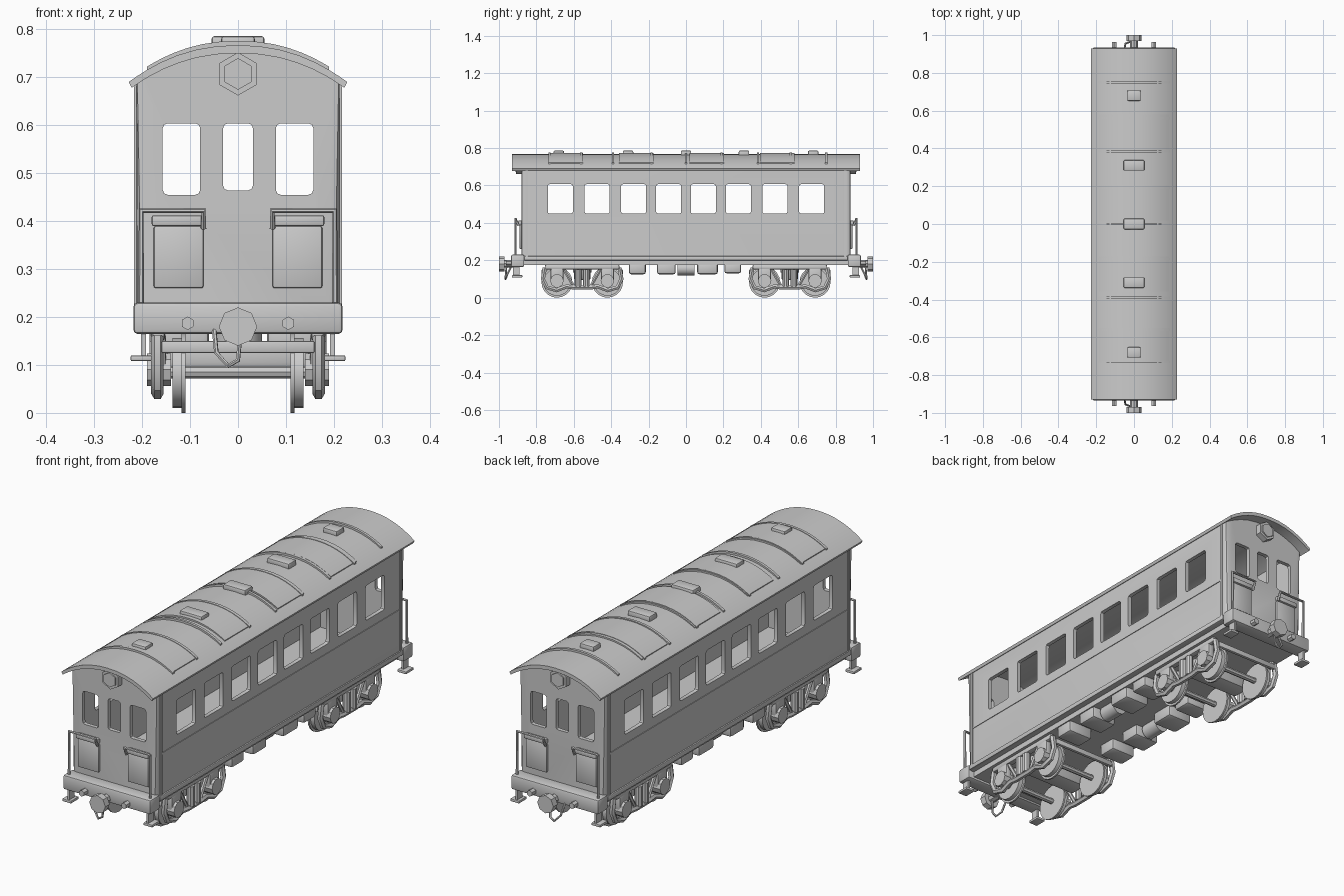
import bpy, bmesh, math
from mathutils import Vector, Matrix

if "Cube" in bpy.data.objects:
    bpy.data.objects.remove(bpy.data.objects["Cube"], do_unlink=True)

grey = bpy.data.materials.new("light grey")
grey.use_nodes = True
grey.diffuse_color = (0.6, 0.6, 0.6, 1)
grey.node_tree.nodes["Principled BSDF"].inputs["Base Color"].default_value = (0.6, 0.6, 0.6, 1)
parts = []


def finish(name, bm):
    bmesh.ops.recalc_face_normals(bm, faces=bm.faces)
    me = bpy.data.meshes.new(name)
    bm.to_mesh(me)
    bm.free()
    me.materials.append(grey)
    ob = bpy.data.objects.new(name, me)
    bpy.context.collection.objects.link(ob)
    parts.append(ob)
    return ob


def box(name, lo, hi, bevel=0.0, axis=None):
    """Box between two corners; bevels all edges or only those along one axis."""
    lo, hi = Vector(lo), Vector(hi)
    size = hi - lo
    bm = bmesh.new()
    bmesh.ops.create_cube(bm, size=1, matrix=Matrix.Translation((lo + hi) / 2)
                          @ Matrix.Diagonal((*[abs(s) for s in size], 1)))
    if bevel:
        edges = [e for e in bm.edges if axis is None
                 or abs((e.verts[0].co - e.verts[1].co)[axis]) > 1e-5]
        bmesh.ops.bevel(bm, geom=edges, offset=bevel, segments=2, profile=0.5, affect='EDGES')
    return finish(name, bm)


def cyl(name, centre, r1, r2, depth, axis, sides=16):
    bm = bmesh.new()
    rot = {'X': Matrix.Rotation(math.pi / 2, 4, 'Y'),
           'Y': Matrix.Rotation(math.pi / 2, 4, 'X'), 'Z': Matrix()}[axis]
    bmesh.ops.create_cone(bm, cap_ends=True, segments=sides, radius1=r1, radius2=r2,
                          depth=depth, matrix=Matrix.Translation(centre) @ rot)
    return finish(name, bm)


def prism(name, outline, y0, y1):
    """Extrude an x-z outline along y."""
    bm = bmesh.new()
    face = bm.faces.new([bm.verts.new((x, y0, z)) for x, z in outline])
    out = bmesh.ops.extrude_face_region(bm, geom=[face])
    bmesh.ops.translate(bm, vec=(0, y1 - y0, 0),
                        verts=[v for v in out["geom"] if isinstance(v, bmesh.types.BMVert)])
    return finish(name, bm)


def tube(name, points, radius):
    cu = bpy.data.curves.new(name, 'CURVE')
    cu.dimensions = '3D'
    cu.bevel_depth, cu.bevel_resolution, cu.use_fill_caps = radius, 1, True
    sp = cu.splines.new('POLY')
    sp.points.add(len(points) - 1)
    for p, co in zip(sp.points, points):
        p.co = (*co, 1)
    ob = bpy.data.objects.new(name, cu)
    bpy.context.collection.objects.link(ob)
    me = bpy.data.meshes.new_from_object(ob.evaluated_get(bpy.context.evaluated_depsgraph_get()))
    bpy.data.objects.remove(ob, do_unlink=True)
    bm = bmesh.new()
    bm.from_mesh(me)
    return finish(name, bm)


def carve(target, cutters):
    for c in cutters:
        m = target.modifiers.new("cut", 'BOOLEAN')
        m.operation, m.solver, m.object = 'DIFFERENCE', 'EXACT', c
    bpy.context.view_layer.update()
    me = bpy.data.meshes.new_from_object(target.evaluated_get(bpy.context.evaluated_depsgraph_get()))
    target.modifiers.clear()
    target.data = me
    for c in cutters:
        parts.remove(c)
        bpy.data.objects.remove(c, do_unlink=True)


def arch(half, edge, crown, n=16):
    """Points of a shallow arch from +x to -x."""
    return [(half * math.cos(math.pi * i / n),
             edge + (crown - edge) * (1 - abs(math.cos(math.pi * i / n)) ** 2.2))
            for i in range(n + 1)]


# Hollow body with arched ends and window openings
body = prism("body_shell", arch(0.212, 0.69, 0.752) + [(-0.212, 0.2), (0.212, 0.2)], -0.88, 0.88)
bm = bmesh.new()
bm.from_mesh(body.data)
corners = [e for e in bm.edges if abs(e.verts[0].co.z - e.verts[1].co.z) > 0.3]
bmesh.ops.bevel(bm, geom=corners, offset=0.022, segments=3, profile=0.5, affect='EDGES')
bm.to_mesh(body.data)
bm.free()
cuts = [prism("interior", arch(0.194, 0.68, 0.735) + [(-0.194, 0.215), (0.194, 0.215)], -0.862, 0.862)]
side_y = [s * y for y in (0.0925, 0.28, 0.475, 0.672) for s in (-1, 1)]
for y in side_y:
    cuts.append(box("window_cut", (-0.4, y - 0.067, 0.45), (0.4, y + 0.067, 0.607), 0.01, 0))
for x, w, z in ((-0.118, 0.039, 0.455), (0, 0.031, 0.464), (0.118, 0.039, 0.455)):
    cuts.append(box("end_window_cut", (x - w, -1.2, z), (x + w, 1.2, 0.604), 0.01, 1))
carve(body, cuts)

# Roof sheet, ribs and vents
prism("roof", arch(0.228, 0.69, 0.767) + arch(0.222, 0.678, 0.75)[::-1], -0.93, 0.93)
for i in range(4):
    y = -0.65 + i * 0.3767 + 0.09
    prism("roof_panel", arch(0.185, 0.722, 0.774) + arch(0.185, 0.7, 0.755)[::-1], y - 0.175, y + 0.01)
for y in (-0.73, -0.56, -0.39, -0.185, 0, 0.19, 0.385, 0.56, 0.75):
    prism("roof_rib", arch(0.19, 0.722, 0.776) + arch(0.19, 0.7, 0.755)[::-1], y - 0.006, y + 0.006)
for y in (-0.68, -0.31, 0, 0.31, 0.68):
    w = 0.035 if abs(y) > 0.5 else 0.055
    box("roof_vent", (-w, y - 0.028, 0.755), (w, y + 0.028, 0.786), 0.006)

# Side trim and underframe
box("floor_frame", (-0.19, -0.89, 0.175), (0.19, 0.89, 0.205))
for sx in (-1, 1):
    box("lower_sill", (sx * 0.205, -0.865, 0.2), (sx * 0.218, 0.865, 0.222), 0.003)
    box("belt_rail", (sx * 0.21, -0.85, 0.402), (sx * 0.215, 0.85, 0.41))
    for sy in (-1, 1):
        box("corner_post", (sx * 0.2, sy * 0.845, 0.21), (sx * 0.217, sy * 0.857, 0.69))
    # Equipment boxes between the bogies
    for y, w, z in ((-0.26, 0.045, 0.125), (-0.105, 0.05, 0.125), (0.115, 0.055, 0.125), (0.25, 0.045, 0.13)):
        box("equipment_box", (sx * 0.06, y - w, z), (sx * 0.185, y + w, 0.19), 0.012)
    cyl("air_tank", (sx * 0.12, 0, 0.155), 0.036, 0.036, 0.09, 'Y', 12)

for sy in (-1, 1):
    # End platform, lamp, coupler and hose
    box("end_beam", (-0.218, sy * 0.865, 0.165), (0.218, sy * 0.935, 0.23), 0.008)
    cyl("head_lamp", (0, sy * 0.89, 0.707), 0.045, 0.045, 0.036, 'Y', 6)
    cyl("lamp_lens", (0, sy * 0.91, 0.707), 0.033, 0.033, 0.008, 'Y', 6)
    cyl("coupler_shank", (0, sy * 0.95, 0.182), 0.02, 0.02, 0.06, 'Y', 8)
    cyl("coupler_head", (0, sy * 0.985, 0.18), 0.04, 0.04, 0.03, 'Y', 8)
    tube("brake_hose", [(-0.05, sy * 0.93, 0.175), (-0.045, sy * 0.955, 0.125), (-0.02, sy * 0.965, 0.098),
                        (0.0, sy * 0.965, 0.11), (0.005, sy * 0.96, 0.165)], 0.005)
    for sx in (-1, 1):
        cyl("hose_valve", (sx * 0.105, sy * 0.945, 0.187), 0.014, 0.014, 0.035, 'Y', 6)
        # End panel and the railing in front of it
        box("end_panel", (sx * 0.072, sy * 0.875, 0.26), (sx * 0.176, sy * 0.89, 0.39), 0.005)
        box("panel_ledge", (sx * 0.072, sy * 0.875, 0.39), (sx * 0.18, sy * 0.897, 0.412), 0.004)
        tube("hand_rail", [(sx * 0.202, sy * 0.912, 0.22), (sx * 0.202, sy * 0.912, 0.422),
                           (sx * 0.072, sy * 0.912, 0.422), (sx * 0.072, sy * 0.895, 0.385)], 0.0065)
        # Foot step on a hanger
        box("step_hanger", (sx * 0.192, sy * 0.89, 0.11), (sx * 0.202, sy * 0.925, 0.17))
        box("step_plate", (sx * 0.18, sy * 0.875, 0.108), (sx * 0.224, sy * 0.93, 0.12), 0.003)

    # Bogie
    cy = sy * 0.555
    box("bogie_bolster", (-0.15, cy - 0.045, 0.095), (0.15, cy + 0.045, 0.15), 0.01)
    cyl("bogie_pivot", (0, cy, 0.16), 0.05, 0.05, 0.05, 'Z', 12)
    for d in (-1, 1):
        ay = cy + d * 0.135
        cyl("axle", (0, ay, 0.085), 0.013, 0.013, 0.32, 'X', 8)
        box("bogie_cross_beam", (-0.16, ay + d * 0.068, 0.125), (0.16, ay + d * 0.083, 0.15), 0.004)
        for sx in (-1, 1):
            cyl("wheel_flange", (sx * 0.114, ay, 0.083), 0.083, 0.083, 0.008, 'X', 20)
            cyl("wheel_tread", (sx * 0.126, ay, 0.083), 0.073, 0.073, 0.022, 'X', 20)
            cyl("axle_box", (sx * 0.165, ay, 0.09), 0.036, 0.036, 0.05, 'X', 10)
            box("axle_box_guide", (sx * 0.15, ay - 0.034, 0.085), (sx * 0.178, ay + 0.034, 0.165), 0.006)
    for sx in (-1, 1):
        # Side frame: top bar, curved lower truss and centre springs
        box("bogie_top_bar", (sx * 0.152, cy - 0.2, 0.15), (sx * 0.18, cy + 0.2, 0.176), 0.008)
        tube("bogie_truss", [(sx * 0.168, cy + t * 0.21, z) for t, z in
                             ((-0.95, 0.16), (-1, 0.1), (-0.9, 0.055), (-0.65, 0.04), (-0.4, 0.06), (-0.22, 0.055),
                              (0.22, 0.055), (0.4, 0.06), (0.65, 0.04), (0.9, 0.055), (1, 0.1), (0.95, 0.16))], 0.013)
        for t in (-1, 1):
            tube("bogie_brace", [(sx * 0.166, cy + t * 0.1, 0.155), (sx * 0.166, cy + t * 0.045, 0.06)], 0.009)
            cyl("bogie_spring", (sx * 0.168, cy + t * 0.022, 0.105), 0.018, 0.018, 0.09, 'Z', 10)

# Smooth shading with sharp edges kept
bpy.ops.object.select_all(action='DESELECT')
for ob in parts:
    ob.select_set(True)
bpy.context.view_layer.objects.active = body
bpy.ops.object.shade_smooth_by_angle(angle=math.radians(35))
